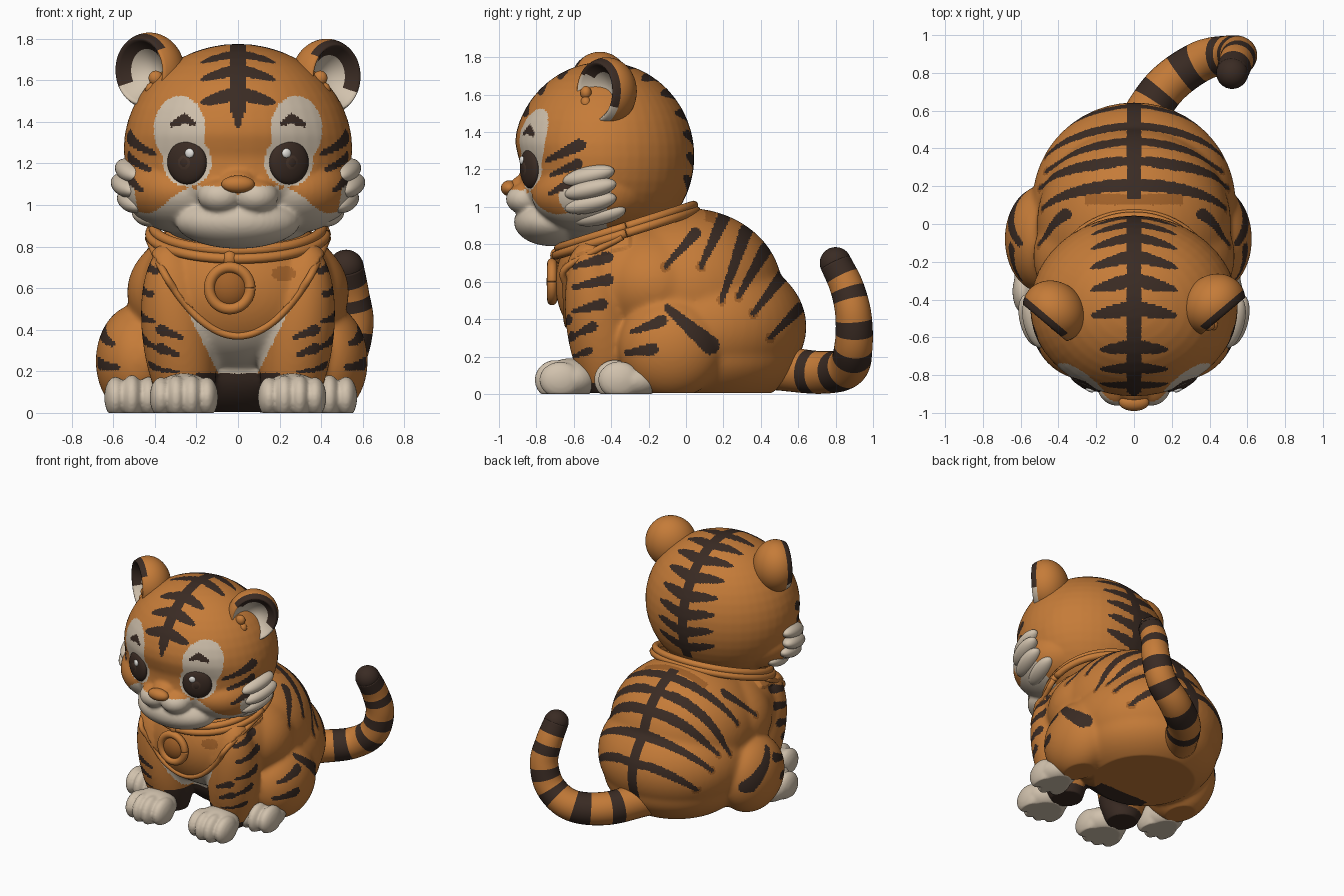
import bpy, bmesh, math
from mathutils import Vector, Matrix, Euler
from mathutils.bvhtree import BVHTree

cube = bpy.data.objects.get("Cube")
if cube:
    bpy.data.objects.remove(cube)

COLOURS = {"orange": (0.56, 0.2, 0.04), "deep orange": (0.36, 0.12, 0.022),
           "cream": (0.64, 0.54, 0.42), "dark brown": (0.042, 0.024, 0.017),
           "iris brown": (0.06, 0.034, 0.023), "white": (0.9, 0.88, 0.84)}
MATS = {}
for label, rgb in COLOURS.items():
    m = bpy.data.materials.new(label)
    m.use_nodes = True
    m.diffuse_color = (*rgb, 1)
    m.node_tree.nodes["Principled BSDF"].inputs["Base Color"].default_value = (*rgb, 1)
    MATS[label] = m


# ---- helpers ----
def blob(bm, c, r, rot=(0, 0, 0), seg=32):
    mat = Matrix.LocRotScale(Vector(c), Euler(rot), Vector(r))
    bmesh.ops.create_uvsphere(bm, u_segments=seg, v_segments=seg // 2, radius=1, matrix=mat)


def finish(name, bm, colour="orange"):
    me = bpy.data.meshes.new(name)
    bm.to_mesh(me)
    bm.free()
    me.shade_smooth()
    ob = bpy.data.objects.new(name, me)
    bpy.context.collection.objects.link(ob)
    me.materials.append(MATS[colour])
    return ob


def ellipsoid(name, c, r, colour, rot=(0, 0, 0)):
    bm = bmesh.new()
    blob(bm, c, r, rot)
    return finish(name, bm, colour)


def paint(ob, rule):
    slots = [m.name for m in ob.data.materials]
    for p in ob.data.polygons:
        colour = rule(p.center)
        if colour not in slots:
            slots.append(colour)
            ob.data.materials.append(MATS[colour])
        p.material_index = slots.index(colour)


def sculpt(name, parts, iterations, colour="orange"):
    """Fuse ellipsoids (centre, radii, tilt, lean, sideways shift), mirrored where off centre."""
    bm = bmesh.new()
    for c, r, tilt, lean, shift in parts:
        for s in ((1, -1) if c[0] else (1,)):
            blob(bm, (c[0] * s + shift, c[1], c[2]), r, (tilt, lean * s, 0), 48)
    ob = finish(name, bm, colour)
    mod = ob.modifiers.new("fuse", 'REMESH')
    mod.mode, mod.voxel_size = 'VOXEL', 0.011
    mod = ob.modifiers.new("soften", 'SMOOTH')
    mod.factor, mod.iterations = 0.5, iterations
    me = bpy.data.meshes.new_from_object(ob.evaluated_get(bpy.context.evaluated_depsgraph_get()))
    ob.modifiers.clear()
    ob.data = me
    if not me.materials:
        me.materials.append(MATS[colour])
    me.shade_smooth()
    return ob


def tube(name, pts, radius, steps=8, sides=20):
    """Round tube along a smooth path; radius is a function of 0..1."""
    pts = [Vector(p) for p in pts]
    ext = [pts[0] * 2 - pts[1]] + pts + [pts[-1] * 2 - pts[-2]]
    path = []
    for a, b, c, d in zip(ext, ext[1:], ext[2:], ext[3:]):
        for i in range(steps):
            t = i / steps
            path.append(b + (c - a) * t / 2 + (a - b * 2.5 + c * 2 - d / 2) * t * t
                        + ((b - c) * 3 + d - a) * t ** 3 / 2)
    path.append(pts[-1])
    bm = bmesh.new()
    rings, n = [], len(path) - 1
    tan = (path[1] - path[0]).normalized()
    q = tan.to_track_quat('Z', 'Y')
    for i, p in enumerate(path):
        new = (path[min(i + 1, n)] - path[max(i - 1, 0)]).normalized()
        q = tan.rotation_difference(new) @ q
        tan = new
        r = radius(i / n)
        rings.append([bm.verts.new(p + q @ Vector((r * math.cos(a), r * math.sin(a), 0)))
                      for a in (math.tau * k / sides for k in range(sides))])
    for lo, hi in zip(rings, rings[1:]):
        for k in range(sides):
            j = (k + 1) % sides
            bm.faces.new((lo[k], lo[j], hi[j], hi[k]))
    bm.faces.new(rings[0][::-1])
    bm.faces.new(rings[-1])
    return finish(name, bm), n, sides


def struck(a, b, strokes):
    """True where a point lies on a tapering brush stroke."""
    for a0, b0, a1, b1, w in strokes:
        da, db = a1 - a0, b1 - b0
        t = max(0, min(1, ((a - a0) * da + (b - b0) * db) / (da * da + db * db)))
        if math.hypot(a - a0 - t * da, b - b0 - t * db) < w * (1 - 0.6 * t):
            return True
    return False


def in_oval(a, b, ca, cb, ra, rb):
    return ((a - ca) / ra) ** 2 + ((b - cb) / rb) ** 2 < 1


def surface_hit(tree, x, z):
    return tree.ray_cast(Vector((x, -3, z)), Vector((0, 1, 0)))[:2]


def tree_of(ob):
    return BVHTree.FromPolygons([v.co for v in ob.data.vertices], [p.vertices for p in ob.data.polygons])


# ---- body: rump, base, back, shoulders, chest, legs and haunches ----
body = sculpt("body", [
    ((0, 0.11, 0.36), (0.54, 0.535, 0.41), 0, 0, 0), ((0, 0.11, 0.22), (0.5, 0.5, 0.3), 0, 0, 0),
    ((0, 0, 0.56), (0.515, 0.515, 0.435), 0, 0, 0), ((0, -0.17, 0.58), (0.535, 0.4, 0.36), 0, 0, 0),
    ((0, -0.3, 0.59), (0.47, 0.38, 0.38), 0, 0, 0), ((0.285, -0.46, 0.36), (0.175, 0.18, 0.45), 0.14, 0.13, 0),
    ((0.45, -0.08, 0.25), (0.205, 0.285, 0.275), 0, 0, -0.03)], 40)


def bib_edge(x):
    return 0.37 + 2.4 * x * x


def on_bib(p):
    return p.y < -0.3 and p.z > bib_edge(p.x)


normals = [v.normal.copy() for v in body.data.vertices]
for v, nrm in zip(body.data.vertices, normals):
    if on_bib(v.co):
        v.co += nrm * 0.02
    v.co.z = max(v.co.z, 0.004)

BACK = [(0.05, 0.86, -0.11, 0.68, 0.03), (0.2, 0.94, 0.08, 0.68, 0.035),
        (0.32, 0.87, 0.19, 0.5, 0.036), (0.43, 0.78, 0.28, 0.52, 0.036),
        (0.53, 0.65, 0.36, 0.43, 0.035), (0.61, 0.46, 0.45, 0.3, 0.03)]
LEGS = [(0.13, 0.26, -0.1, 0.46, 0.05), (-0.13, 0.39, -0.29, 0.33, 0.032),
        (-0.18, 0.24, -0.32, 0.22, 0.032), (-0.42, 0.73, -0.6, 0.68, 0.032),
        (-0.42, 0.61, -0.6, 0.57, 0.032), (-0.45, 0.48, -0.6, 0.44, 0.032),
        (-0.5, 0.36, -0.6, 0.31, 0.028), (-0.52, 0.23, -0.6, 0.2, 0.022)]
SHINS = [(0.37, 0.4, 0.27, 0.36, 0.026), (0.37, 0.31, 0.29, 0.28, 0.026)]


def body_colour(p):
    x = abs(p.x)
    if on_bib(p) and x < 0.4:
        return "deep orange" if in_oval(p.x, p.z, 0.22, 0.67, 0.06, 0.035) else "orange"
    if p.y > 0.13 and p.z > 0.2 and x < 0.035:
        return "dark brown"
    if struck(p.y, p.z, BACK) or (x > 0.28 and struck(p.y, p.z, LEGS)):
        return "dark brown"
    if p.y < -0.45 and struck(x, p.z, SHINS):
        return "dark brown"
    if any(in_oval(p.y, p.z, end[2], end[3], 0.026, 0.03) for end in BACK):
        return "deep orange"
    if x < 0.26 and p.z > 0.85 and 0.1 < p.y < 0.16:
        return "deep orange"
    if p.y < -0.1 and x < 0.2 and p.z < 0.19:
        return "dark brown"
    if p.y < -0.3 and x < 0.05 + 0.5 * (p.z - 0.1) and p.z < 0.55:
        return "cream"
    if p.y < -0.25 and p.z < 0.06:
        return "dark brown"
    return "orange"


paint(body, body_colour)

# ---- neckerchief rolls, hem and medallion ----
for i, (z, major) in enumerate([(0.895, 0.38), (0.86, 0.395)]):
    ring = [(1.07 * major * math.cos(a), -0.32 + major * 0.95 * math.sin(a), z + 0.3 * major * math.sin(a))
            for a in (math.tau * k / 24 for k in range(25))]
    tube(f"collar_roll_{i + 1}", ring, lambda t: 0.024, steps=3)
body_tree = tree_of(body)
hem = [(-0.43, -0.34, 0.84)]
for k in range(-6, 7):
    hit = surface_hit(body_tree, k * 0.06, bib_edge(k * 0.06))[0]
    if hit:
        hem.append(hit)
tube("neckerchief_hem", hem + [(0.43, -0.34, 0.84)], lambda t: 0.018, steps=5)

front = surface_hit(body_tree, -0.04, 0.6)[0]
loop = [(front.x + 0.098 * math.cos(a), front.y - 0.02, 0.6 + 0.1 * math.sin(a))
        for a in (math.tau * k / 24 for k in range(25))]
tube("medallion_rim", loop, lambda t: 0.026, steps=3)
ellipsoid("medallion_face", (front.x, front.y + 0.02, 0.6), (0.1, 0.07, 0.102), "deep orange")
ellipsoid("medallion_bead", (front.x, front.y + 0.005, 0.74), (0.035, 0.035, 0.04), "orange")

# ---- paws ----
for name, c, size, toes, shift in (("front_paws", (0.26, -0.62, 0.08), (0.155, 0.15, 0.11), 4, 0),
                                   ("hind_paws", (0.475, -0.3, 0.07), (0.125, 0.17, 0.095), 3, -0.035)):
    parts = [(c, size, 0, 0, shift)]
    for k in range(toes):
        u = (k - (toes - 1) / 2) / toes * 2
        parts.append(((c[0] + u * size[0] * 0.95, c[1] - 0.08 + 0.05 * u * u, 0.075),
                      (0.054, 0.112, 0.108 - 0.02 * u * u), 0, 0, shift))
    paws = sculpt(name, parts, 2, "cream")
    for v in paws.data.vertices:
        v.co.z = max(v.co.z, 0)

# ---- tail ----
tail, n, sides = tube("tail", [(0, 0.48, 0.14), (0.16, 0.72, 0.115), (0.35, 0.86, 0.14), (0.5, 0.895, 0.25),
                               (0.555, 0.895, 0.42), (0.54, 0.86, 0.57), (0.52, 0.8, 0.7)],
                      lambda t: 0.12 - 0.035 * t, steps=14, sides=28)
BANDS = [(0.1, 0.15), (0.23, 0.32), (0.42, 0.49), (0.57, 0.64), (0.74, 0.81), (0.9, 1)]
tail.data.materials.append(MATS["dark brown"])
for p in tail.data.polygons:
    t = p.index // sides / n
    p.material_index = int(any(lo <= t <= hi for lo, hi in BANDS))
ellipsoid("tail_tip", (0.52, 0.8, 0.7), (0.085, 0.085, 0.085), "dark brown")

# ---- head with cheeks, chin, muzzle and nose bridge ----
head = sculpt("head", [
    ((0, -0.44, 1.27), (0.55, 0.485, 0.505), 0, 0, 0), ((0.25, -0.5, 1.08), (0.3, 0.33, 0.22), 0, 0, 0),
    ((0, -0.72, 0.92), (0.3, 0.2, 0.13), 0, 0, 0), ((0.085, -0.86, 1.045), (0.11, 0.105, 0.085), 0, 0, 0),
    ((0, -0.87, 1.11), (0.09, 0.09, 0.07), 0, 0, 0)], 8)
for v in head.data.vertices:  # shallow hollow across the eyes
    v.co.y += 0.035 * max(0, min(1, (-0.6 - v.co.y) / 0.25)) * math.exp(-((v.co.z - 1.22) / 0.1) ** 2)

CROWN = [31, 48, 64, 88, 105, 121, 137, 153, 168, 183, 198]
CHEEKS = [(-0.57, 1.33, -0.74, 1.25, 0.034), (-0.58, 1.23, -0.72, 1.17, 0.028),
          (-0.62, 1.13, -0.73, 1.07, 0.026)]
BROWS = [(0.26, 1.415, 0.215, 1.39, 0.025), (0.26, 1.415, 0.32, 1.385, 0.025)]


def head_colour(p):
    x = abs(p.x)
    angle = math.degrees(math.atan2(p.z - 1.27, -(p.y + 0.44))) % 360
    if 12 < angle < 212:
        if x < min(0.042, (angle - 10) * 0.003):
            return "dark brown"
        for c in CROWN:
            reach = 0.18 if c < 80 else 0.23
            if x < reach and abs(angle + 25 * x - c - 2) < 4.7 * (1 - (x / reach) ** 2) ** 0.5:
                return "dark brown"
    if x > 0.35 and struck(p.y, p.z, CHEEKS):
        return "dark brown"
    if p.y < -0.55:
        if struck(x, p.z, BROWS):
            return "dark brown"
        if in_oval(x, p.z, 0.28, 1.36, 0.125, 0.165) or in_oval(x, p.z, 0.245, 1.21, 0.117, 0.122):
            return "cream"
        if x < 0.2 and p.z < min(1.09, 1.05 + 0.5 * x):
            return "cream"
    if x > 0.35 and in_oval(p.y, p.z, -0.54, 1.06, 0.14, 0.12):
        return "cream"
    if p.y < -0.42 and p.z < 1.02 + 0.06 * math.cos((x - 0.23) * 15):
        return "cream"
    return "orange"


paint(head, head_colour)
head_tree = tree_of(head)
ellipsoid("nose", (0, -0.945, 1.1), (0.08, 0.045, 0.042), "orange")

# ---- eyes, ears and cheek tufts ----
for s, side in ((1, "left"), (-1, "right")):
    spot, nrm = surface_hit(head_tree, s * 0.245, 1.205)
    q = (-nrm).to_track_quat('Y', 'Z')
    rot = q.to_euler()
    ellipsoid(f"{side}_eye", spot, (0.102, 0.04, 0.106), "dark brown", rot)
    ellipsoid(f"{side}_iris", spot + nrm * 0.001, (0.07, 0.0415, 0.075), "iris brown", rot)
    ellipsoid(f"{side}_pupil", spot + nrm * 0.002, (0.05, 0.042, 0.054), "dark brown", rot)
    ellipsoid(f"{side}_eye_glint", spot + nrm * 0.034 + q @ Vector((-s * 0.028, 0, 0.045)),
              (0.023, 0.012, 0.023), "white", rot)

    bm = bmesh.new()
    blob(bm, (0, 0, 0), (1, 1, 1), (math.pi / 2, 0, 0), 72)
    for v in bm.verts:
        r = math.hypot(v.co.x, v.co.z)
        if v.co.y < 0 and r < 0.84:
            v.co.y = -0.54 + 0.75 * (1 - (r / 0.84) ** 2)
    ear = finish(f"{side}_ear", bm)

    def ear_colour(p):
        r = math.hypot(p.x, p.z)
        if r > 0.965 or p.y > 0.25 or (r > 0.84 and p.y > -0.2):
            return "orange"
        if r > 0.55 and p.z + 0.4 * s * p.x > 0.08:
            return "dark brown"
        return "cream" if r < 0.84 or s * p.x > 0.3 else "orange"

    paint(ear, ear_colour)
    ear.data.transform(Matrix.LocRotScale(Vector((s * 0.423, -0.445 + s * 0.018, 1.63 - s * 0.015)),
                                          Euler((0, s * 0.25, s * 0.7)), Vector((0.175, 0.155, 0.185))))
    for k in range(2):
        ellipsoid(f"{side}_ear_fluff_{k + 1}", (s * (0.395 + 0.015 * k), -0.535, 1.61 - 0.055 * k),
                  (0.035, 0.03, 0.036), "orange")
    for k, (x, y, z) in enumerate([(0.52, -0.52, 1.165), (0.54, -0.51, 1.095),
                                   (0.51, -0.51, 1.02), (0.44, -0.46, 0.955)]):
        ellipsoid(f"{side}_cheek_tuft_{k + 1}", (s * x, y, z), (0.065, 0.145, 0.052), "cream",
                  (0.22, 0, -s * 0.25))
